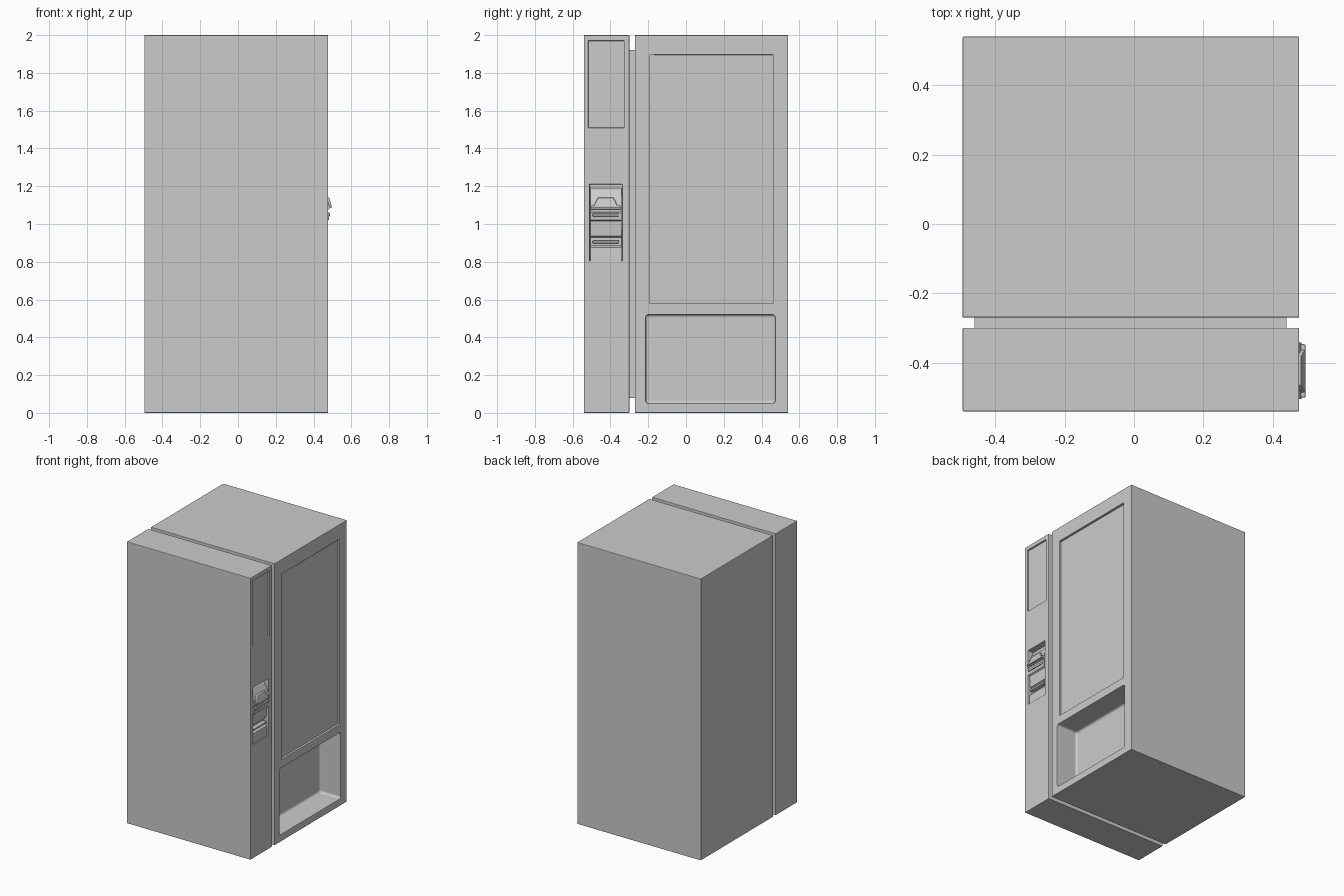
import bpy, bmesh
from mathutils import Vector

if "Cube" in bpy.data.objects:
    bpy.data.objects.remove(bpy.data.objects["Cube"])

FRONT = 0.477   # x of the machine's glazed face
BACK = -0.495


def box(name, x, y, z, bevel=0.0, segments=1):
    bm = bmesh.new()
    bmesh.ops.create_cube(bm, size=1)
    for v in bm.verts:
        v.co = Vector([(r[0] + r[1]) / 2 + c * (r[1] - r[0]) for c, r in zip(v.co, (x, y, z))])
    if bevel:
        bmesh.ops.bevel(bm, geom=bm.edges[:], offset=bevel, segments=segments,
                        profile=0.5, affect='EDGES')
    return finish(name, bm)


def finish(name, bm):
    bmesh.ops.recalc_face_normals(bm, faces=bm.faces[:])
    me = bpy.data.meshes.new(name)
    bm.to_mesh(me)
    bm.free()
    ob = bpy.data.objects.new(name, me)
    bpy.context.collection.objects.link(ob)
    return ob


def extrude_profile(name, pts, y0, y1):
    # closed (x, z) outline swept along y
    bm = bmesh.new()
    f = bm.faces.new([bm.verts.new((x, y0, z)) for x, z in pts])
    r = bmesh.ops.extrude_face_region(bm, geom=[f])
    bmesh.ops.translate(bm, vec=(0, y1 - y0, 0),
                        verts=[g for g in r['geom'] if isinstance(g, bmesh.types.BMVert)])
    return finish(name, bm)


def cut(target, cutters):
    bpy.context.view_layer.objects.active = target
    for c in cutters:
        c.hide_render = True
        m = target.modifiers.new("cut", 'BOOLEAN')
        m.operation, m.solver, m.object = 'DIFFERENCE', 'EXACT', c
        bpy.ops.object.modifier_apply(modifier=m.name)
        bpy.data.objects.remove(c)


def soften(ob, width):
    m = ob.modifiers.new("soft_edges", 'BEVEL')
    m.width, m.segments, m.limit_method = width, 2, 'ANGLE'
    m.angle_limit = 0.8


# Main cabinet with window recess and collection bin
cabinet = box("main_cabinet", (BACK, FRONT), (-0.27, 0.541), (0, 2))
cut(cabinet, [
    box("window_cutter", (FRONT - 0.025, 0.6), (-0.19, 0.46), (0.58, 1.895)),
    box("bin_cutter", (FRONT - 0.165, 0.6), (-0.213, 0.472), (0.05, 0.52), 0.015, 3),
])
soften(cabinet, 0.004)

# Side control column with display and payment recesses
column = box("control_column", (BACK, FRONT), (-0.541, -0.30), (0, 2))
cut(column, [
    box("display_cutter", (FRONT - 0.02, 0.6), (-0.517, -0.328), (1.51, 1.97)),
    box("payment_cutter", (FRONT - 0.045, 0.6), (-0.51, -0.338), (0.805, 1.21)),
])
soften(column, 0.003)

# Recessed spine joining the two bodies
box("joining_spine", (-0.46, 0.44), (-0.302, -0.268), (0.08, 1.92))

# Glazing
box("window_glass", (FRONT - 0.03, FRONT - 0.015), (-0.192, 0.462), (0.578, 1.897))
box("display_screen", (FRONT - 0.025, FRONT - 0.012), (-0.519, -0.326), (1.508, 1.972))

# Payment unit: sloped top, stepped nose, lower return tray
profile = [(0.425, 1.195), (0.446, 1.18), (0.468, 1.14), (0.478, 1.115), (0.484, 1.09),
           (0.484, 1.078), (0.477, 1.076), (0.477, 1.062), (0.484, 1.06), (0.480, 1.02),
           (0.468, 1.015), (0.462, 0.935), (0.446, 0.93), (0.446, 0.885), (0.466, 0.875),
           (0.470, 0.815), (0.470, 0.803), (0.425, 0.803)]
unit = extrude_profile("payment_unit", profile, -0.506, -0.342)
soften(unit, 0.002)

# Raised note-slot hood, tapered towards the top
hood = box("note_slot_hood", (0.455, 0.495), (-0.488, -0.362), (1.095, 1.14))
for v in hood.data.vertices:
    if v.co.z > 1.12:
        v.co.y = -0.425 + (v.co.y + 0.425) * 0.65
        v.co.x -= 0.012
soften(hood, 0.004)

# Slot lips across the unit
for name, x, half, z in (("note_slot_lip", 0.495, 0.077, 1.092),
                         ("coin_slot_lip", 0.488, 0.070, 1.048),
                         ("return_tray_lip", 0.474, 0.070, 0.905)):
    lip = box(name, (0.44, x), (-0.424 - half, -0.424 + half), (z - 0.007, z + 0.007))
    soften(lip, 0.003)
